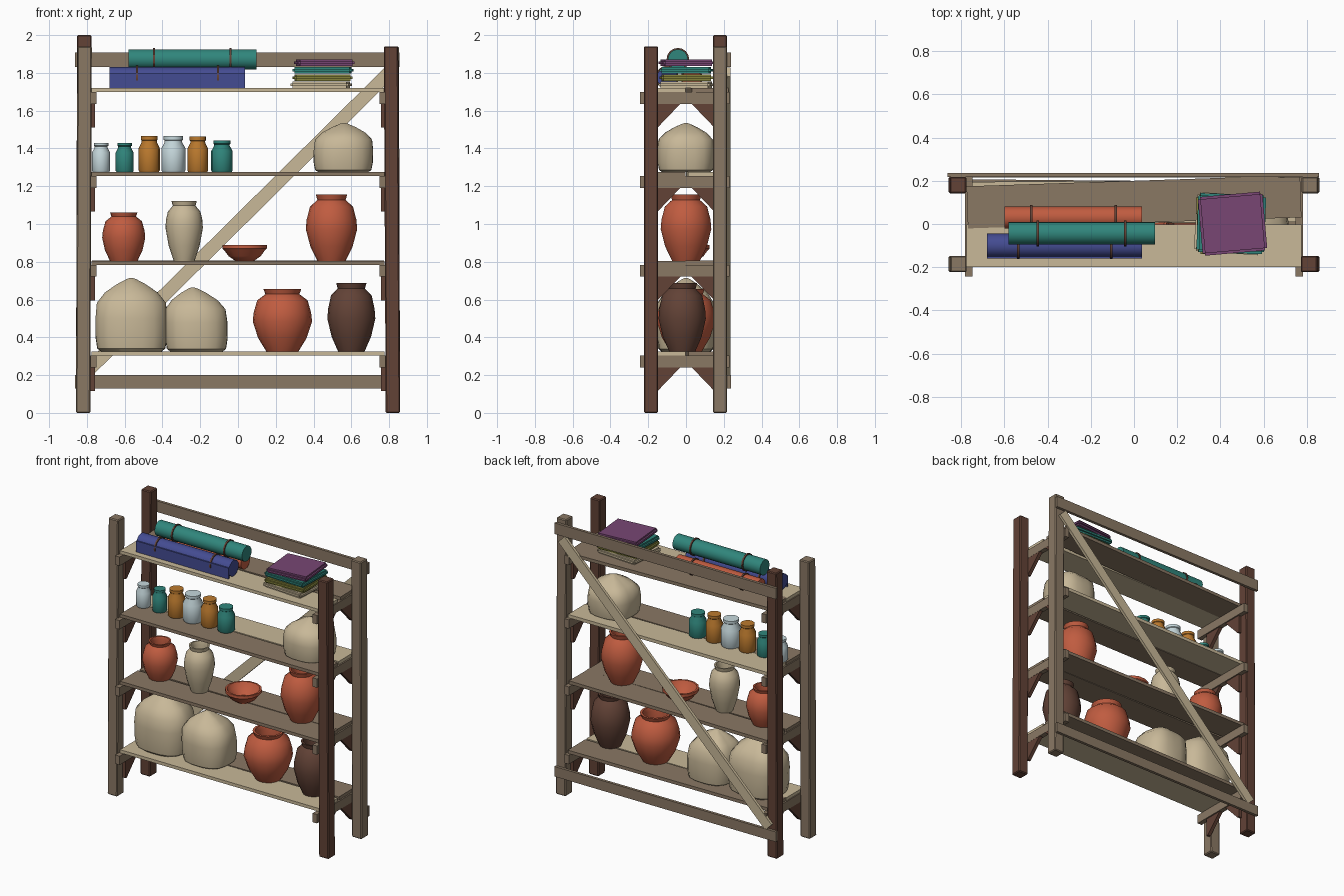
import bpy, bmesh, math
from mathutils import Vector, Matrix

default = bpy.data.objects.get("Cube")
if default:
    bpy.data.objects.remove(default, do_unlink=True)


def material(name, hex_code):
    rgb = [int(hex_code[i:i + 2], 16) / 255 for i in (0, 2, 4)]
    lin = [c / 12.92 if c <= 0.04045 else ((c + 0.055) / 1.055) ** 2.4 for c in rgb]
    m = bpy.data.materials.new(name)
    m.diffuse_color = (*lin, 1)
    m.use_nodes = True
    m.node_tree.nodes["Principled BSDF"].inputs["Base Color"].default_value = (*lin, 1)
    return m


LIGHT = material("pale wood and canvas", "C8B898")
MID = material("weathered wood", "8A7864")
DARK = material("dark brown", "624236")
CLAY = material("terracotta", "C05C40")
TEAL = material("teal", "30867C")
BLUE = material("indigo", "444C92")
PURPLE = material("plum", "784674")
OLIVE = material("olive", "84823A")
OCHRE = material("ochre", "BC7A2E")
GLASS = material("pale glass", "C6D8DC")


def finish(bm, name, mat, smooth=False):
    bmesh.ops.recalc_face_normals(bm, faces=bm.faces)
    me = bpy.data.meshes.new(name)
    bm.to_mesh(me)
    bm.free()
    me.materials.append(mat)
    if smooth:
        me.polygons.foreach_set("use_smooth", [True] * len(me.polygons))
        me.set_sharp_from_angle(angle=math.radians(40))
    ob = bpy.data.objects.new(name, me)
    bpy.context.collection.objects.link(ob)
    return ob


def box(name, mat, lo, hi, turn=0, axis='Z', bevel=0, lean=(0, 0), segments=1):
    """Box between two corners, turned about its centre; lean shifts the top."""
    lo, hi = Vector(lo), Vector(hi)
    size = hi - lo
    bm = bmesh.new()
    bmesh.ops.create_cube(bm, size=1)
    for v in bm.verts:
        top = v.co.z > 0
        v.co = Vector(a * b for a, b in zip(v.co, size))
        if top:
            v.co += Vector((*lean, 0))
    if bevel:
        bmesh.ops.bevel(bm, geom=bm.edges[:], offset=bevel, segments=segments, affect='EDGES')
    bm.transform(Matrix.Translation((lo + hi) / 2) @ Matrix.Rotation(math.radians(turn), 4, axis))
    return finish(bm, name, mat, segments > 1)


def lathe(name, mat, at, profile, n=18, scale=(1, 1), power=2, folds=0):
    """Revolve (radius, height) points; power above 2 squares the section."""
    bm = bmesh.new()
    rings = []
    top = max(z for r, z in profile)
    for r, z in profile:
        ring = []
        for i in range(n):
            a = math.tau * i / n
            c, s = math.cos(a), math.sin(a)
            k = r * (abs(c) ** power + abs(s) ** power) ** (-1 / power)
            k *= 1 + folds * math.cos(5 * a + 1) * (z / top) ** 2
            ring.append(bm.verts.new((at[0] + k * c * scale[0], at[1] + k * s * scale[1], at[2] + z)))
        rings.append(ring)
    for a, b in zip(rings, rings[1:]):
        for i in range(n):
            j = (i + 1) % n
            bm.faces.new((a[i], a[j], b[j], b[i]))
    bm.faces.new(rings[0])
    bm.faces.new(rings[-1])
    return finish(bm, name, mat, True)


# Corner posts
for name, mat, x, y, h, lean in (
        ("front_right_post", MID, -0.82, -0.185, 1.94, 0.008),
        ("front_left_post", DARK, 0.82, -0.185, 1.94, -0.01),
        ("back_right_post", DARK, -0.82, 0.18, 2.0, 0.006),
        ("back_left_post", MID, 0.82, 0.18, 1.94, -0.006)):
    box(name, mat, (x - 0.038, y - 0.038, 0), (x + 0.038, y + 0.038, h), bevel=0.006, lean=(lean, 0))

# Back rails and diagonal brace
box("top_back_rail", MID, (-0.862, 0.217, 1.83), (0.855, 0.237, 1.907))
box("bottom_back_rail", MID, (-0.862, 0.217, 0.13), (0.855, 0.237, 0.2))
box("diagonal_brace", LIGHT, (-1.13, 0.215, 0.975), (1.13, 0.235, 1.045), turn=-44.7, axis='Y')

# Shelves: two planks, end cleats and triangular gussets
shelves = ((0.325, LIGHT, MID, 0.6), (0.805, MID, MID, -0.5), (1.275, MID, LIGHT, 0.4), (1.72, LIGHT, MID, 1.9))
for top, front, back, turn in shelves:
    box("shelf_front_plank", front, (-0.775, -0.2, top - 0.022), (0.775, -0.003, top))
    box("shelf_back_plank", back, (-0.772, 0.005, top - 0.022), (0.772, 0.2, top + 0.001), turn=turn)
    under = top - 0.022
    for side in (-1, 1):
        xs = sorted((side * 0.748, side * 0.782))
        box("shelf_cleat", MID, (xs[0], -0.243, under - 0.062), (xs[1], 0.23, under))
        for end in (-1, 1):
            bm = bmesh.new()
            z = under - 0.062
            corners = ((0.165, z), (0.03, z), (0.15, z - 0.125), (0.165, z - 0.125))
            face = bm.faces.new([bm.verts.new((side * 0.757, end * y, w)) for y, w in corners])
            new = bmesh.ops.extrude_face_region(bm, geom=[face])["geom"]
            bmesh.ops.translate(bm, vec=(side * 0.024, 0, 0),
                                verts=[v for v in new if isinstance(v, bmesh.types.BMVert)])
            finish(bm, "gusset", DARK)


# Canvas sacks
def sack(x, z, half_width, half_depth, height, peak):
    shape = ((0.84, 0), (0.95, 0.04), (1, 0.2), (1, 0.45), (0.95, 0.66),
             (0.72, 0.8), (0.4, 0.91), (0.12, 0.985), (0.03, 1))
    ob = lathe("sack", LIGHT, (0, 0, 0), [(r, h * height) for r, h in shape], n=20,
               scale=(half_width, half_depth), power=2.8, folds=0.07)
    for v in ob.data.vertices:
        v.co.x += peak * (v.co.z / height) ** 3
    ob.location = (x, 0, z)


sack(-0.565, 0.325, 0.19, 0.155, 0.39, 0)
sack(-0.22, 0.325, 0.165, 0.15, 0.34, -0.02)
sack(0.557, 1.275, 0.157, 0.15, 0.26, 0.005)


# Clay pots, hollow at the mouth
def pot(name, mat, x, y, z, height, base, belly, neck, belly_at=0.48):
    shape = [(base, 0), ((base + belly) * 0.53, belly_at * 0.45), (belly, belly_at),
             (belly * 0.97, belly_at + 0.14), ((belly + neck) * 0.52, 0.82), (neck * 0.9, 0.92),
             (neck, 1), (neck * 0.84, 1), (neck * 0.76, 0.92), (neck * 0.8, 0.8), (base * 0.6, 0.3)]
    lathe(name, mat, (x, y, z), [(r, h * height) for r, h in shape])


pot("wide_clay_pot", CLAY, 0.235, 0, 0.325, 0.33, 0.085, 0.157, 0.1)
pot("tall_dark_pot", DARK, 0.6, -0.02, 0.325, 0.362, 0.07, 0.127, 0.08)
pot("small_clay_pot", CLAY, -0.605, 0, 0.805, 0.255, 0.073, 0.114, 0.072)
pot("pale_vase", LIGHT, -0.285, -0.02, 0.805, 0.317, 0.055, 0.099, 0.067, 0.55)
pot("large_clay_pot", CLAY, 0.495, 0, 0.805, 0.35, 0.075, 0.136, 0.083)

# Bowl
lathe("bowl", CLAY, (0.035, 0.01, 0.805), (
    (0.05, 0), (0.085, 0.025), (0.107, 0.055), (0.118, 0.065), (0.118, 0.085),
    (0.106, 0.085), (0.09, 0.055), (0.045, 0.018)), n=14)

# Row of small jars
for x, r, h, mat in ((-0.725, 0.048, 0.155, GLASS), (-0.6, 0.048, 0.155, TEAL), (-0.47, 0.056, 0.19, OCHRE),
                     (-0.342, 0.064, 0.19, GLASS), (-0.213, 0.055, 0.187, OCHRE), (-0.085, 0.057, 0.167, TEAL)):
    shape = ((0.9, 0), (1, 0.05), (1, 0.66), (0.72, 0.83), (0.72, 0.88), (0.8, 0.9), (0.8, 1))
    lathe("small_jar", mat, (x, -0.01, 1.275), [(r * w, h * t) for w, t in shape], n=14)


# Rolled cloths with loose edge and ties
def roll(mat, x0, x1, y, z, r, ties, flap):
    turn = Matrix.Rotation(math.pi / 2, 4, 'Y')
    parts = [("cloth_roll", mat, (x0 + x1) / 2, r, x1 - x0)]
    parts += [("roll_tie", DARK, t, r + 0.007, 0.011) for t in ties]
    for name, m, x, radius, depth in parts:
        bm = bmesh.new()
        bmesh.ops.create_cone(bm, cap_ends=True, segments=16, radius1=radius, radius2=radius, depth=depth)
        bm.transform(Matrix.Translation((x, y, z)) @ turn)
        finish(bm, name, m, True)
    if flap:
        box("loose_cloth_edge", mat, (x0, y - r - 0.004, z - r), (x1, y - r + 0.006, z + 0.022))


roll(BLUE, -0.68, 0.037, -0.1, 1.776, 0.055, (-0.535, -0.105), True)
roll(CLAY, -0.6, 0.037, 0.03, 1.772, 0.051, (-0.475, -0.085), False)
roll(TEAL, -0.58, 0.098, -0.043, 1.872, 0.053, (-0.445, -0.04), False)

# Stack of folded cloths
for mat, x, z, turn, w in ((LIGHT, 0.44, 1.72, -4, 0.155), (OLIVE, 0.447, 1.757, 2, 0.155),
                           (TEAL, 0.45, 1.797, -2, 0.157), (PURPLE, 0.456, 1.836, 5, 0.15)):
    box("folded_cloth", mat, (x - w, -0.135, z), (x + w, 0.138, z + 0.035), turn=turn, bevel=0.011, segments=2)
